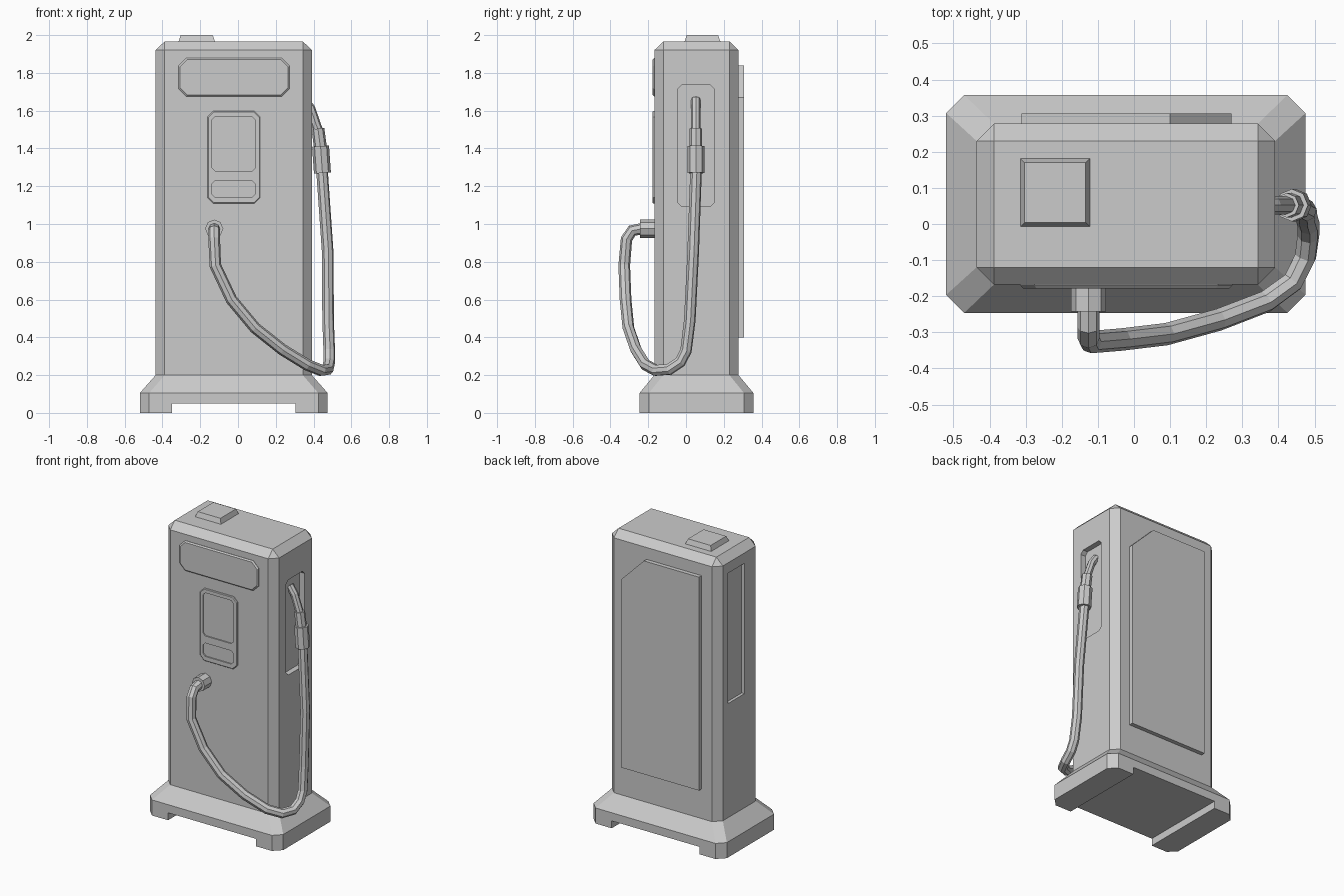
import bpy, bmesh
from mathutils import Vector

if "Cube" in bpy.data.objects:
    bpy.data.objects.remove(bpy.data.objects["Cube"], do_unlink=True)

grey = bpy.data.materials.new("light grey")
grey.use_nodes = True
COLOUR = (0.6, 0.6, 0.6, 1)
grey.diffuse_color = COLOUR
grey.node_tree.nodes["Principled BSDF"].inputs["Base Color"].default_value = COLOUR


def add_object(name, data):
    obj = bpy.data.objects.new(name, data)
    bpy.context.scene.collection.objects.link(obj)
    data.materials.append(grey)
    return obj


def outline(u0, u1, v0, v1, cut):
    """Rectangle with four cut corners; cut = 0 doubles the corner points."""
    return [(u0 + cut, v0), (u1 - cut, v0), (u1, v0 + cut), (u1, v1 - cut),
            (u1 - cut, v1), (u0 + cut, v1), (u0, v1 - cut), (u0, v0 + cut)]


def loft(name, layers, axis="z"):
    """Closed solid through (outline, depth) layers stacked along an axis."""
    place = {"x": lambda u, v, d: (d, u, v),
             "y": lambda u, v, d: (u, d, v),
             "z": lambda u, v, d: (u, v, d)}[axis]
    bm = bmesh.new()
    rings = [[bm.verts.new(place(u, v, d)) for u, v in pts] for pts, d in layers]
    n = len(rings[0])
    for low, high in zip(rings, rings[1:]):
        for i in range(n):
            j = (i + 1) % n
            bm.faces.new((low[i], low[j], high[j], high[i]))
    bm.faces.new(rings[0])
    bm.faces.new(rings[-1])
    bmesh.ops.remove_doubles(bm, verts=bm.verts, dist=0.0001)
    bmesh.ops.recalc_face_normals(bm, faces=bm.faces)
    mesh = bpy.data.meshes.new(name)
    bm.to_mesh(mesh)
    bm.free()
    return add_object(name, mesh)


def carve(obj, cutter):
    """Subtract a cutter, then discard it."""
    mod = obj.modifiers.new("carve", "BOOLEAN")
    mod.operation, mod.solver, mod.object = "DIFFERENCE", "EXACT", cutter
    result = bpy.data.meshes.new_from_object(
        obj.evaluated_get(bpy.context.evaluated_depsgraph_get()))
    obj.modifiers.clear()
    obj.data = result
    bpy.data.objects.remove(cutter, do_unlink=True)


def tube(name, path, radius):
    """Flat-shaded eight-sided tube along a path of points."""
    curve = bpy.data.curves.new(name, "CURVE")
    curve.dimensions = "3D"
    curve.bevel_depth, curve.bevel_resolution = radius, 2
    curve.use_fill_caps = True
    spline = curve.splines.new("POLY")
    spline.points.add(len(path) - 1)
    for point, co in zip(spline.points, path):
        point.co = (*co, 1)
    spline.use_smooth = False
    temp = add_object(name + "_path", curve)
    mesh = bpy.data.meshes.new_from_object(
        temp.evaluated_get(bpy.context.evaluated_depsgraph_get()))
    bpy.data.objects.remove(temp, do_unlink=True)
    mesh.materials.clear()
    for face in mesh.polygons:
        face.use_smooth = False
        face.material_index = 0
    return add_object(name, mesh)


# Plinth with a channel cut through underneath
foot = outline(-0.52, 0.475, -0.246, 0.357, 0.05)
shaft = outline(-0.436, 0.391, -0.168, 0.278, 0.048)
plinth = loft("plinth", [(foot, 0), (foot, 0.105), (shaft, 0.2)])
carve(plinth, loft("channel_cutter", [(outline(-0.35, 0.305, -1, 1, 0), -0.1),
                                      (outline(-0.35, 0.305, -1, 1, 0), 0.05)]))

# Cabinet with bevelled top and a recess in each side
lid = outline(-0.388, 0.343, -0.12, 0.23, 0)
cabinet = loft("cabinet", [(shaft, 0.15), (shaft, 1.92), (lid, 1.967)])
bay = outline(-0.045, 0.15, 1.093, 1.735, 0.022)
carve(cabinet, loft("nozzle_bay_cutter", [(bay, 0.355), (bay, 0.5)], "x"))
slot = outline(0.0, 0.174, 0.97, 1.85, 0)
carve(cabinet, loft("side_slot_cutter", [(slot, -0.5), (slot, -0.416)], "x"))

# Small cap on the roof
loft("roof_cap", [(outline(-0.317, -0.12, -0.01, 0.184, 0), 1.96),
                  (outline(-0.303, -0.134, 0.004, 0.17, 0), 2.0)])

# Display plate and control panel with recessed screen and keypad
loft("display_plate", [(outline(-0.316, 0.273, 1.676, 1.878, 0.04), -0.16),
                       (outline(-0.316, 0.273, 1.676, 1.878, 0.04), -0.17),
                       (outline(-0.308, 0.265, 1.684, 1.87, 0.038), -0.178)], "y")
board = outline(-0.161, 0.117, 1.109, 1.597, 0.03)
board_top = outline(-0.157, 0.113, 1.113, 1.593, 0.029)
panel = loft("control_panel", [(board, -0.16), (board, -0.174), (board_top, -0.178)], "y")
for name, z0, z1 in (("screen", 1.279, 1.57), ("keypad", 1.141, 1.231)):
    hole = outline(-0.138, 0.091, z0, z1, 0.018)
    carve(panel, loft(name + "_cutter", [(hole, -0.17), (hole, -0.3)], "y"))

# Rear service door with one cut corner
door = [(-0.311, 0.4), (0.27, 0.4), (0.27, 1.67), (0.1, 1.84), (-0.311, 1.84)]
loft("service_door", [(door, 0.27), (door, 0.306)], "y")

# Hose, its wall fitting and the nozzle
tube("hose_fitting", [(-0.126, -0.16, 0.975), (-0.126, -0.243, 0.975)], 0.048)
tube("hose", [(-0.126, -0.23, 0.975), (-0.126, -0.285, 0.965), (-0.126, -0.315, 0.92),
              (-0.12, -0.327, 0.78), (-0.035, -0.32, 0.6), (0.09, -0.305, 0.45),
              (0.235, -0.265, 0.335), (0.365, -0.215, 0.255), (0.44, -0.16, 0.225),
              (0.475, -0.09, 0.23), (0.483, -0.03, 0.27), (0.483, 0, 0.33),
              (0.477, 0.02, 0.49), (0.475, 0.038, 0.85), (0.445, 0.053, 1.28)], 0.031)
tube("nozzle_grip", [(0.447, 0.052, 1.27), (0.437, 0.052, 1.412)], 0.045)
tube("nozzle_neck", [(0.437, 0.052, 1.4), (0.423, 0.052, 1.505)], 0.034)
tube("nozzle_spout", [(0.423, 0.052, 1.5), (0.385, 0.052, 1.61), (0.35, 0.052, 1.66)], 0.025)
